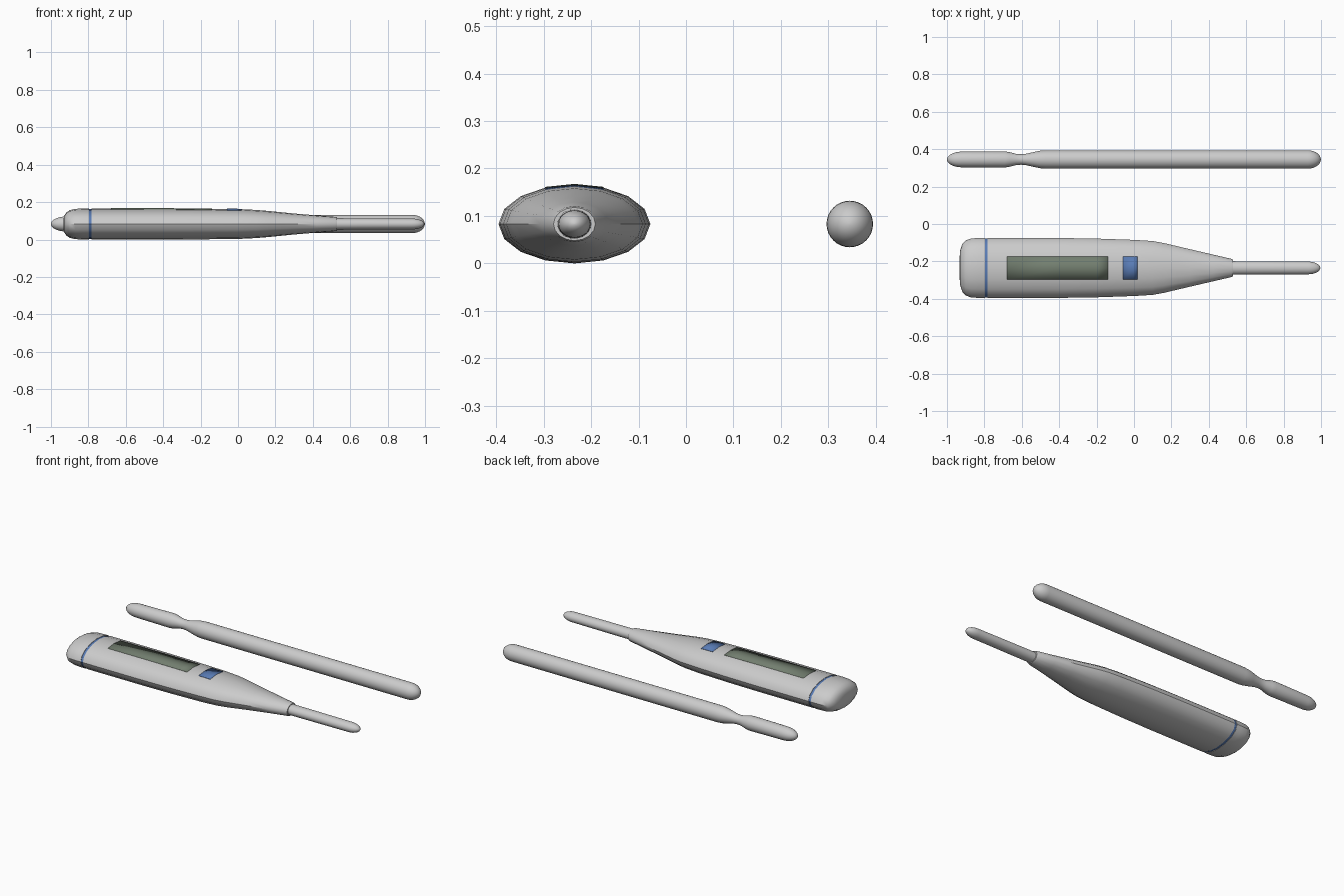
import bpy, bmesh, math

if "Cube" in bpy.data.objects:
    bpy.data.objects.remove(bpy.data.objects["Cube"])

CZ = 0.083            # shared centre height
BODY_Y, ROD_Y = -0.235, 0.345


def material(name, rgb):
    m = bpy.data.materials.new(name)
    m.diffuse_color = (*rgb, 1)
    m.use_nodes = True
    m.node_tree.nodes["Principled BSDF"].inputs["Base Color"].default_value = m.diffuse_color
    return m


def finish(name, bm, mat=None, angle=35):
    bmesh.ops.recalc_face_normals(bm, faces=bm.faces)
    me = bpy.data.meshes.new(name)
    bm.to_mesh(me)
    bm.free()
    ob = bpy.data.objects.new(name, me)
    bpy.context.collection.objects.link(ob)
    if mat:
        me.materials.append(mat)
    bpy.ops.object.select_all(action='DESELECT')
    ob.select_set(True)
    bpy.context.view_layer.objects.active = ob
    bpy.ops.object.shade_smooth_by_angle(angle=math.radians(angle))
    return ob


def loft(name, stations, cy, sides, mat=None, angle=35):
    """Elliptical rings (x, half width, half height) joined along x, closed at both ends."""
    bm = bmesh.new()
    rings = []
    for x, hy, hz in stations:
        rings.append([bm.verts.new((x, cy + hy * math.cos(2 * math.pi * i / sides),
                                    CZ + hz * math.sin(2 * math.pi * i / sides)))
                      for i in range(sides)])
    for a, b in zip(rings, rings[1:]):
        for i in range(sides):
            j = (i + 1) % sides
            bm.faces.new((a[i], a[j], b[j], b[i]))
    bm.faces.new(rings[0])
    bm.faces.new(rings[-1])
    return finish(name, bm, mat, angle)


def dome(tip, base, hy, hz, steps=7):
    """Rounded end stations, from the tip to the full section."""
    out = []
    for k in range(steps + 1):
        t = math.pi / 2 * max(k / steps, 0.03)
        out.append((base + (tip - base) * math.cos(t), hy * math.sin(t), hz * math.sin(t)))
    return out


blue = material("blue", (0.10, 0.20, 0.46))
screen_green = material("screen_green", (0.17, 0.21, 0.16))

# Digital thermometer: end cap, blue ring in a groove, tapering body
cap = [(-0.933, 0.05, 0.025), (-0.929, 0.095, 0.045), (-0.918, 0.128, 0.062),
       (-0.9, 0.147, 0.074), (-0.87, 0.158, 0.081), (-0.83, 0.16, 0.083), (-0.797, 0.16, 0.083)]
body = [(-0.782, 0.16, 0.083), (-0.4, 0.16, 0.083), (-0.2, 0.157, 0.082), (0, 0.15, 0.08),
        (0.1, 0.144, 0.075), (0.16, 0.133, 0.070), (0.3, 0.1, 0.056), (0.42, 0.072, 0.046),
        (0.52, 0.049, 0.038), (0.53, 0.044, 0.035)]
loft("end_cap", cap, BODY_Y, 16)
loft("blue_ring", [(-0.8, 0.157, 0.081), (-0.779, 0.157, 0.081)], BODY_Y, 16, blue)
loft("thermometer_body", body, BODY_Y, 16)

# Metal probe with rounded tip
loft("probe", [(0.51, 0.036, 0.031)] + dome(0.996, 0.93, 0.034, 0.029)[::-1], BODY_Y, 24)


def body_size(x):
    for (x0, a0, b0), (x1, a1, b1) in zip(body, body[1:]):
        if x0 <= x <= x1:
            t = (x - x0) / (x1 - x0)
            return a0 + (a1 - a0) * t, b0 + (b1 - b0) * t


def panel(name, xs, mat):
    """Thin plate following the two top facets of the body."""
    bm = bmesh.new()
    rows = []
    for x in xs:
        hy, hz = body_size(x)
        w, lift = 0.0615, 0.0015
        edge = CZ + hz * math.sin(math.radians(67.5)) + lift
        rows.append([bm.verts.new(p) for p in ((x, BODY_Y - w, edge),
                                               (x, BODY_Y, CZ + hz + lift),
                                               (x, BODY_Y + w, edge))])
    for a, b in zip(rows, rows[1:]):
        for i in range(2):
            bm.faces.new((a[i], b[i], b[i + 1], a[i + 1]))
    ob = finish(name, bm, mat)
    s = ob.modifiers.new("thickness", 'SOLIDIFY')
    s.thickness, s.offset = 0.004, -1


# Screen and button
panel("display_screen", (-0.68, -0.4, -0.2, -0.14), screen_green)
panel("button", (-0.06, 0, 0.018), blue)

# Glass thermometer rod: bulb end, narrow neck, long round-ended stem
neck = [(-0.69, 0.043), (-0.665, 0.039), (-0.63, 0.030), (-0.605, 0.028),
        (-0.58, 0.030), (-0.53, 0.041), (-0.5, 0.047), (-0.47, 0.049)]
rod = (dome(-1, -0.92, 0.042, 0.04) + [(x, r, r) for x, r in neck]
       + dome(0.999, 0.93, 0.049, 0.049)[::-1])
loft("glass_thermometer", rod, ROD_Y, 32, angle=50)
